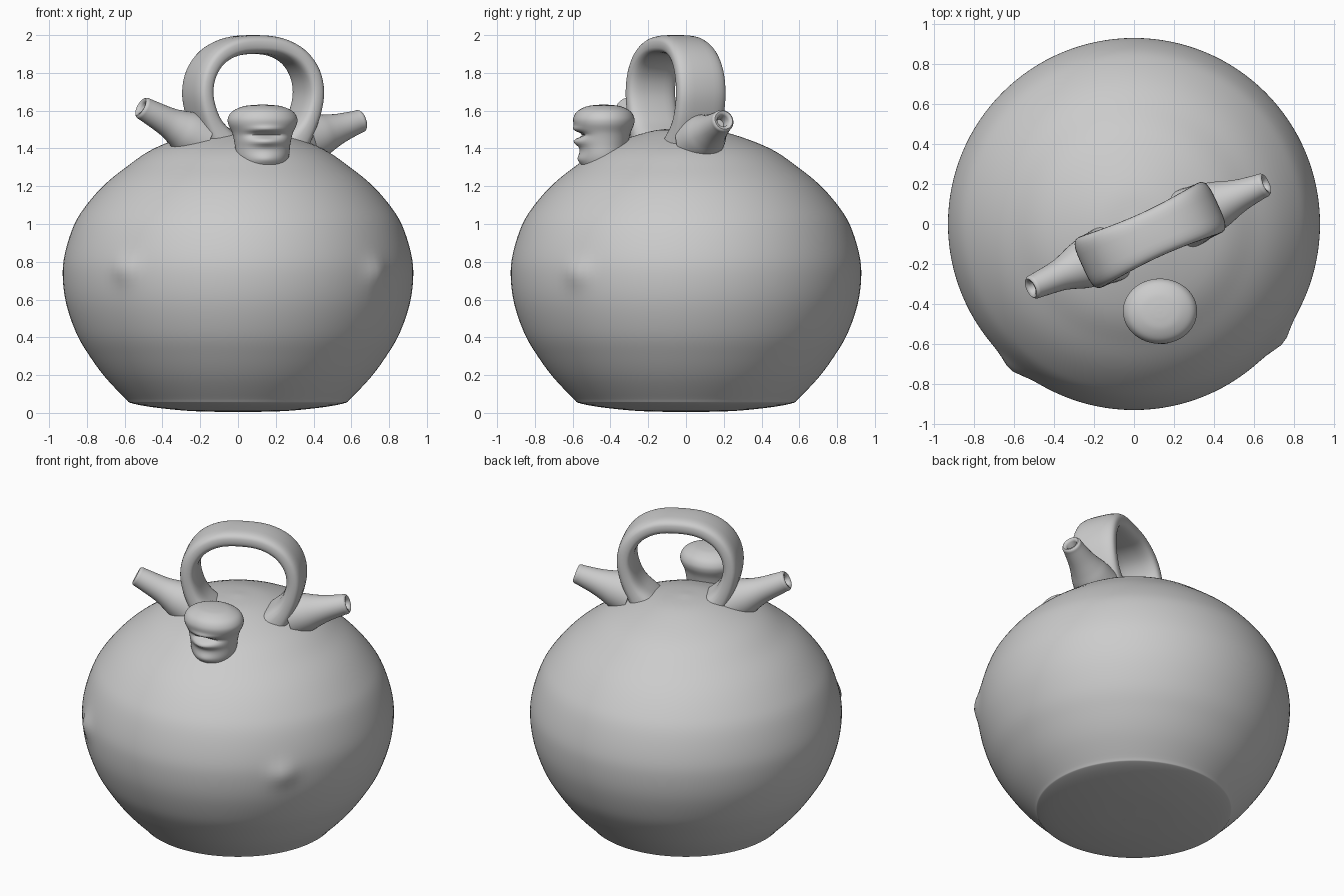
import bpy, math
from math import cos, sin, pi, exp
from mathutils import Vector

if "Cube" in bpy.data.objects:
    bpy.data.objects.remove(bpy.data.objects["Cube"])


def spline(pts, n):
    """Catmull-Rom resampling of a list of equal-length tuples."""
    p = [Vector(q) for q in pts]
    p = [2 * p[0] - p[1]] + p + [2 * p[-1] - p[-2]]
    out = []
    for i in range(1, len(p) - 2):
        a, b, c, d = p[i - 1:i + 3]
        for k in range(n):
            t = k / n
            out.append(0.5 * (2 * b + (c - a) * t + (2 * a - 5 * b + 4 * c - d) * t * t
                              + (3 * b - a - 3 * c + d) * t ** 3))
    return out + [p[-2]]


def loft(name, rings, angle=40):
    """Skin a list of equal rings and cap both ends."""
    n = len(rings[0])
    verts = [v for r in rings for v in r]
    faces = [(i * n + j, i * n + (j + 1) % n, (i + 1) * n + (j + 1) % n, (i + 1) * n + j)
             for i in range(len(rings) - 1) for j in range(n)]
    faces += [tuple(reversed(range(n))), tuple(range(len(verts) - n, len(verts)))]
    me = bpy.data.meshes.new(name)
    me.from_pydata(verts, [], faces)
    ob = bpy.data.objects.new(name, me)
    bpy.context.collection.objects.link(ob)
    bpy.ops.object.select_all(action='DESELECT')
    ob.select_set(True)
    bpy.context.view_layer.objects.active = ob
    bpy.ops.object.shade_smooth_by_angle(angle=math.radians(angle))
    return ob


def lathe_rings(profile, n):
    return [[Vector((r * cos(2 * pi * j / n), r * sin(2 * pi * j / n), z)) for j in range(n)]
            for r, z in profile]


# Round body with a slightly domed base
outline = [(0.01, 0.004), (0.25, 0.01), (0.45, 0.03), (0.565, 0.052), (0.595, 0.075),
           (0.70, 0.185), (0.785, 0.3), (0.855, 0.42), (0.91, 0.58), (0.928, 0.73),
           (0.915, 0.85), (0.87, 0.99), (0.81, 1.09), (0.715, 1.2), (0.6, 1.295),
           (0.44, 1.402), (0.2, 1.488), (0.01, 1.51)]
body_rings = lathe_rings(spline(outline, 5), 128)
# Two small raised dents low on the shoulder
bumps = [Vector((-0.60, -0.71, 0.76)), Vector((0.73, -0.575, 0.74))]
for ring in body_rings:
    for v in ring:
        push = sum(0.025 * exp(-((v - b).length / 0.075) ** 2) for b in bumps)
        v += Vector((v.x, v.y, 0)).normalized() * push
loft("body", body_rings, 35)

# Broad strap handle arching over the top, turned about z
turn = math.radians(24.5)
along = Vector((cos(turn), sin(turn), 0))
across = Vector((-sin(turn), cos(turn), 0))
centre = Vector((0.08, -0.055, 0))
# distance along, height, half thickness, half width
half = [(0.20, 1.42, 0.085, 0.15), (0.265, 1.51, 0.06, 0.14), (0.305, 1.60, 0.052, 0.138),
        (0.322, 1.70, 0.05, 0.138), (0.30, 1.80, 0.05, 0.136), (0.235, 1.885, 0.05, 0.13),
        (0.13, 1.937, 0.05, 0.122)]
arch = [(-u, z, t, w) for u, z, t, w in half] + [(0, 1.95, 0.05, 0.118)] + half[::-1]
arch = spline(arch, 4)
rings = []
for i, (u, z, t, w) in enumerate(arch):
    a, b = arch[max(i - 1, 0)], arch[min(i + 1, len(arch) - 1)]
    tangent = (along * (b[0] - a[0]) + Vector((0, 0, b[1] - a[1]))).normalized()
    normal = across.cross(tangent)
    ring = []
    for j in range(32):
        c, s = cos(2 * pi * j / 32), sin(2 * pi * j / 32)
        ring.append(centre + along * u + Vector((0, 0, z))
                    + across * (w * math.copysign(abs(c) ** 0.55, c))
                    + normal * (t * math.copysign(abs(s) ** 0.7, s)))
    rings.append(ring)
loft("handle", rings, 60)


# Tapered hollow spouts springing from the handle feet
def spout(name, start, tip):
    axis = Vector(tip) - Vector(start)
    length = axis.length
    rot = axis.to_track_quat('Z', 'Y')
    prof = spline([(0.135, -0.04), (0.115, 0.05), (0.095, 0.11), (0.077, 0.18),
                   (0.063, length - 0.04), (0.060, length - 0.012), (0.05, length)], 4)
    prof += [Vector(q) for q in ((0.038, length - 0.003), (0.031, length - 0.015),
                                 (0.027, length - 0.07))]
    loft(name, [[Vector(start) + rot @ v for v in r] for r in lathe_rings(prof, 32)], 50)


spout("right_spout", (0.39, 0.085, 1.455), (0.66, 0.2, 1.55))
spout("left_spout", (-0.235, -0.195, 1.465), (-0.515, -0.32, 1.62))

# Mushroom-shaped knob with a pair of lips on its front
knob = [(0.125, 1.31), (0.14, 1.36), (0.147, 1.42), (0.16, 1.48), (0.182, 1.53),
        (0.182, 1.565), (0.158, 1.598), (0.105, 1.622), (0.05, 1.63), (0.004, 1.632)]
knob_rings = lathe_rings(spline(knob, 6), 64)
for ring in knob_rings:
    for v in ring:
        v.y *= 0.88
        if v.y < 0:
            front = exp(-((v.x - 0.02) / 0.08) ** 2) * min(1, -v.y / 0.08)
            v.y += front * (0.035 * exp(-((v.z - 1.472) / 0.014) ** 2)
                            - 0.030 * exp(-((v.z - 1.435) / 0.022) ** 2)
                            - 0.015 * exp(-((v.z - 1.502) / 0.015) ** 2)
                            - 0.020 * exp(-((v.z - 1.34) / 0.03) ** 2))
        v += Vector((0.13, -0.435, 0))
loft("lipped_knob", knob_rings, 60)
